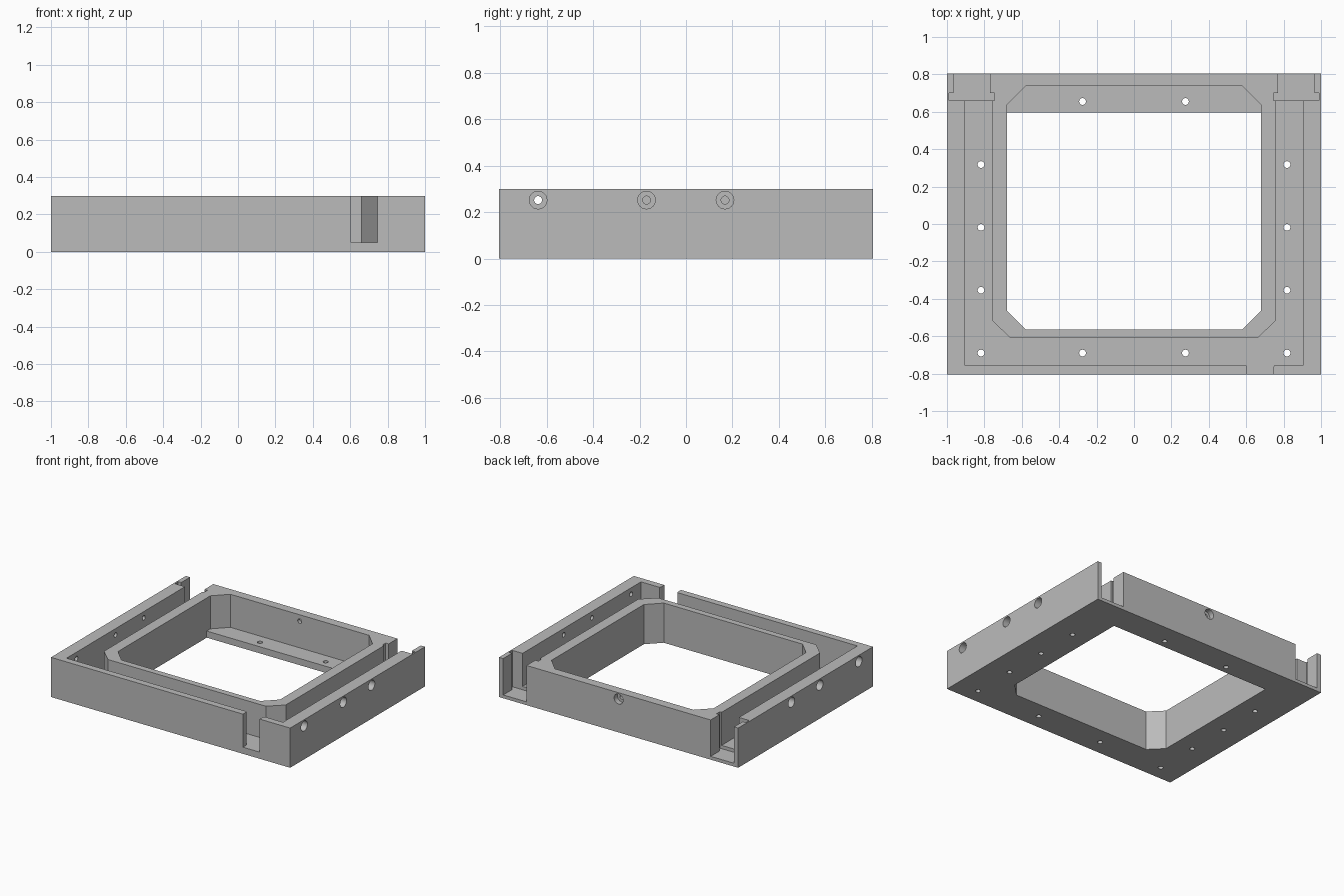
import bpy, bmesh, math
from mathutils import Matrix

if "Cube" in bpy.data.objects:
    bpy.data.objects.remove(bpy.data.objects["Cube"])

W, D, H = 1.0, 0.805, 0.30      # half width, half depth, height
FLOOR, SLOT_FLOOR = 0.05, 0.025
TOP = H + 0.1                   # cutters reach past the top

grey = bpy.data.materials.new("light_grey")
grey.diffuse_color = (0.50, 0.50, 0.50, 1)
grey.use_nodes = True
grey.node_tree.nodes["Principled BSDF"].inputs["Base Color"].default_value = grey.diffuse_color


def make_object(name, bm):
    bmesh.ops.recalc_face_normals(bm, faces=bm.faces)
    mesh = bpy.data.meshes.new(name)
    bm.to_mesh(mesh)
    bm.free()
    obj = bpy.data.objects.new(name, mesh)
    mesh.materials.append(grey)
    bpy.context.collection.objects.link(obj)
    return obj


def prism(name, outline, z0, z1):
    """Extrude a plan outline from z0 to z1."""
    bm = bmesh.new()
    face = bm.faces.new([bm.verts.new((x, y, z0)) for x, y in outline])
    geom = bmesh.ops.extrude_face_region(bm, geom=[face])["geom"]
    verts = [v for v in geom if isinstance(v, bmesh.types.BMVert)]
    bmesh.ops.translate(bm, verts=verts, vec=(0, 0, z1 - z0))
    return make_object(name, bm)


def rod(name, centre, radius, length, axis):
    bm = bmesh.new()
    turn = {"X": Matrix.Rotation(math.pi / 2, 4, "Y"),
            "Y": Matrix.Rotation(math.pi / 2, 4, "X"),
            "Z": Matrix.Identity(4)}[axis]
    bmesh.ops.create_cone(bm, cap_ends=True, segments=24, radius1=radius,
                          radius2=radius, depth=length,
                          matrix=Matrix.Translation(centre) @ turn)
    return make_object(name, bm)


def mirrored(half):
    """Complete a left half outline across x = 0."""
    return half + [(-x, y) for x, y in reversed(half)]


def cut(cutter):
    mod = frame.modifiers.new("cut", "BOOLEAN")
    mod.operation, mod.solver, mod.object = "DIFFERENCE", "EXACT", cutter
    bpy.context.view_layer.objects.active = frame
    bpy.ops.object.modifier_apply(modifier=mod.name)
    bpy.data.objects.remove(cutter)


frame = prism("tray_frame", [(-W, -D), (W, -D), (W, D), (-W, D)], 0, H)

# Central opening, and the taller recess that leaves a ledge at the back
cut(prism("opening", mirrored([(-0.678, 0.595), (-0.678, -0.465), (-0.58, -0.563)]),
          -0.1, TOP))
cut(prism("ledge_recess", mirrored([(-0.58, 0.737), (-0.678, 0.638), (-0.678, 0.5)]),
          FLOOR, TOP))

# U-shaped cable channel between the outer wall and the inner ring
cut(prism("channel", mirrored([(-0.66, -0.61), (-0.76, -0.515), (-0.76, 0.67),
                               (-0.905, 0.67), (-0.905, -0.755)]), FLOOR, TOP))

# Stepped slots at the two back corners
for s in (-1, 1):
    outline = [(0.77, 0.9), (0.77, 0.70), (0.745, 0.70), (0.745, 0.66),
               (0.99, 0.66), (0.99, 0.70), (0.965, 0.70), (0.965, 0.9)]
    cut(prism("corner_slot", [(s * x, y) for x, y in outline], SLOT_FLOOR, TOP))

# Notch through the front wall
cut(prism("front_notch", [(0.605, -0.9), (0.605, -0.765), (0.595, -0.745),
                          (0.755, -0.745), (0.745, -0.765), (0.745, -0.9)],
          FLOOR, TOP))

# Counterbored screw holes in the side walls and the back wall
for s in (-1, 1):
    for y in (-0.637, -0.17, 0.168):
        cut(rod("side_hole", (s * 0.95, y, 0.252), 0.017, 0.16, "X"))
        cut(rod("side_bore", (s * W, y, 0.252), 0.038, 0.10, "X"))
cut(rod("back_hole", (0, 0.77, 0.252), 0.017, 0.16, "Y"))
cut(rod("back_bore", (0, D, 0.252), 0.038, 0.08, "Y"))

# Small holes through the floor
spots = [(0.818, y) for y in (0.318, -0.018, -0.354, -0.69)] + [(0.275, 0.655), (0.275, -0.69)]
for s in (-1, 1):
    for x, y in spots:
        cut(rod("floor_hole", (s * x, y, 0.02), 0.018, 0.12, "Z"))

# Smooth only the hole walls
bpy.ops.object.select_all(action="DESELECT")
frame.select_set(True)
bpy.context.view_layer.objects.active = frame
bpy.ops.object.shade_smooth_by_angle(angle=math.radians(30))
